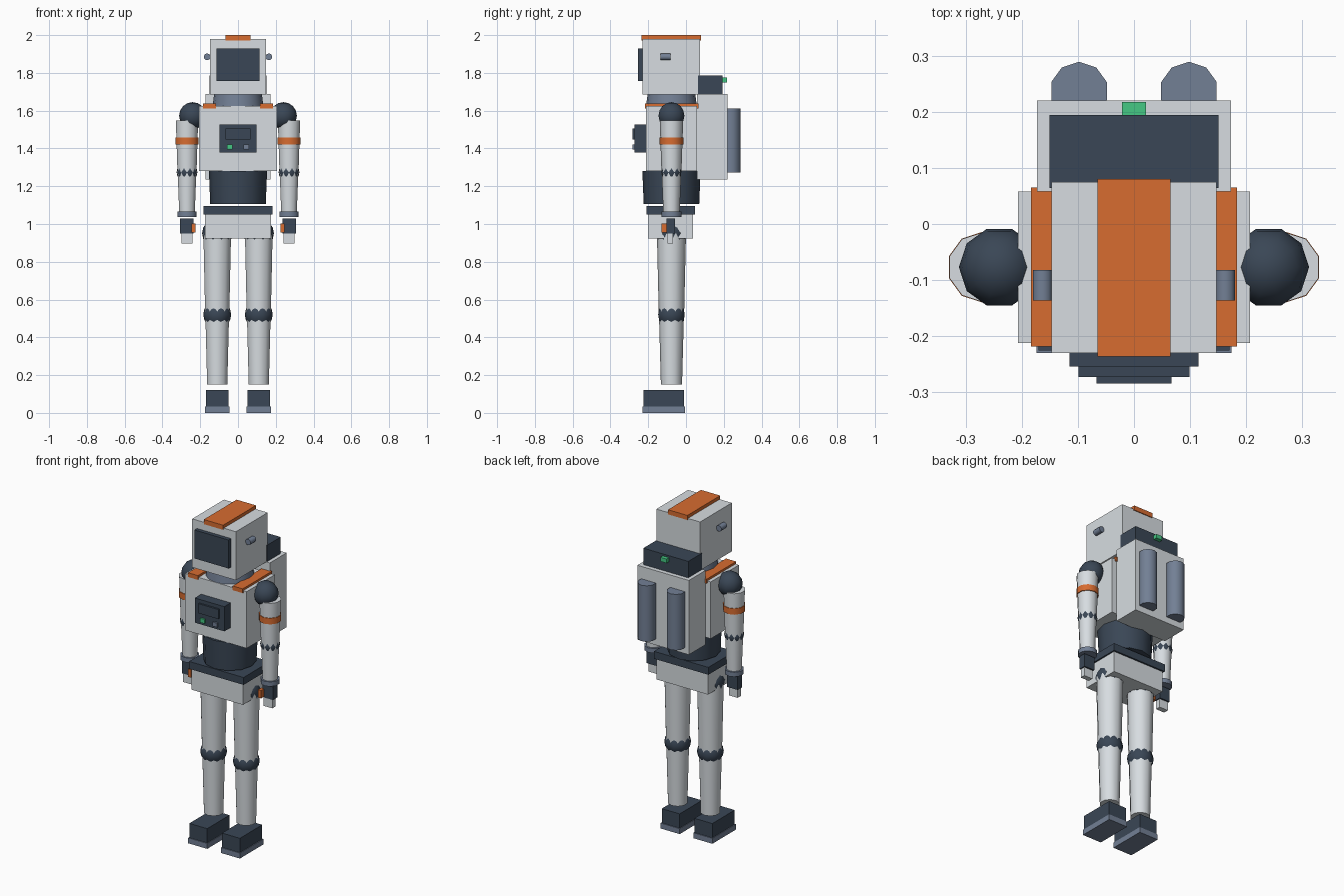
import bpy
import bmesh
import math
from mathutils import Matrix

cube = bpy.data.objects.get("Cube")
if cube:
    bpy.data.objects.remove(cube, do_unlink=True)

CY = -0.077  # depth of the body's centre line


def material(name, rgb):
    m = bpy.data.materials.new(name)
    m.use_nodes = True
    m.diffuse_color = (*rgb, 1)
    bsdf = next(n for n in m.node_tree.nodes if n.type == 'BSDF_PRINCIPLED')
    bsdf.inputs["Base Color"].default_value = (*rgb, 1)
    return m


SHELL = material("pale grey shell", (0.68, 0.72, 0.75))
DARK = material("dark navy", (0.042, 0.062, 0.092))
SLATE = material("slate grey", (0.17, 0.215, 0.30))
ORANGE = material("orange trim", (0.68, 0.15, 0.03))
GREEN = material("green light", (0.06, 0.58, 0.23))


def finish(name, bm, mat, smooth=False):
    bmesh.ops.recalc_face_normals(bm, faces=bm.faces)
    mesh = bpy.data.meshes.new(name)
    bm.to_mesh(mesh)
    bm.free()
    mesh.materials.append(mat)
    ob = bpy.data.objects.new(name, mesh)
    bpy.context.collection.objects.link(ob)
    if smooth:
        bpy.ops.object.select_all(action='DESELECT')
        ob.select_set(True)
        bpy.context.view_layer.objects.active = ob
        bpy.ops.object.shade_smooth_by_angle(angle=math.radians(45))
    return ob


def box(name, mat, x, y, z):
    """Box from (min, max) ranges."""
    bm = bmesh.new()
    lo, hi = zip(x, y, z)
    size = [b - a for a, b in zip(lo, hi)]
    mid = [(a + b) / 2 for a, b in zip(lo, hi)]
    bmesh.ops.create_cube(bm, size=1, matrix=Matrix.Translation(mid) @ Matrix.Diagonal((*size, 1)))
    return finish(name, bm, mat)


def tube(name, mat, x, y, z, r_low, r_top, sides=10):
    """Upright tapered cylinder over the z range."""
    bm = bmesh.new()
    bmesh.ops.create_cone(bm, cap_ends=True, segments=sides, radius1=r_low, radius2=r_top,
                          depth=z[1] - z[0], matrix=Matrix.Translation((x, y, sum(z) / 2)))
    return finish(name, bm, mat, True)


def ball(name, mat, x, z, r):
    bm = bmesh.new()
    turn = Matrix.Rotation(math.pi / 2, 4, 'Z')
    bmesh.ops.create_uvsphere(bm, u_segments=10, v_segments=8, radius=r,
                              matrix=Matrix.Translation((x, CY, z)) @ turn)
    return finish(name, bm, mat, True)


def wide(half):
    return (-half, half)


# Head
box("head", SHELL, wide(0.147), (-0.23, 0.075), (1.685, 1.98))
box("head_stripe", ORANGE, wide(0.065), (-0.236, 0.08), (1.972, 2.0))
box("visor", DARK, wide(0.115), (-0.254, -0.22), (1.757, 1.93))
tube("neck", SLATE, 0, CY, (1.62, 1.69), 0.135, 0.126, 16)

# Torso and chest panel
box("torso", SHELL, wide(0.207), (-0.212, 0.058), (1.28, 1.625))
box("chest_panel", DARK, wide(0.099), (-0.273, -0.2), (1.378, 1.528))
box("chest_screen", DARK, wide(0.067), (-0.284, -0.26), (1.448, 1.506))
box("green_button", GREEN, (-0.058, -0.028), (-0.284, -0.26), (1.395, 1.42))
box("grey_button", SLATE, (0.028, 0.058), (-0.284, -0.26), (1.395, 1.42))

# Backpack
box("backpack", SHELL, wide(0.173), (0.058, 0.22), (1.235, 1.687))
box("backpack_cap", DARK, wide(0.151), (0.064, 0.194), (1.687, 1.787))
box("backpack_light", GREEN, wide(0.021), (0.185, 0.217), (1.75, 1.775))

# Waist and pelvis
tube("waist", DARK, 0, CY, (1.105, 1.28), 0.147, 0.154, 12)
box("belt", DARK, wide(0.183), (-0.208, 0.047), (1.05, 1.095))
box("pelvis", SHELL, wide(0.174), (-0.2, 0.037), (0.923, 1.05))

# Paired parts
for side, s in (("left", 1), ("right", -1)):
    def span(a, b):
        return tuple(sorted((s * a, s * b)))

    # Antenna pod, lying front to back
    bm = bmesh.new()
    bmesh.ops.create_cone(bm, cap_ends=True, segments=10, radius1=0.018, radius2=0.018, depth=0.054,
                          matrix=Matrix.Translation((s * 0.163, -0.109, 1.885))
                          @ Matrix.Rotation(math.pi / 2, 4, 'X'))
    finish(side + "_ear_pod", bm, SLATE, True)

    box(side + "_shoulder_strap", ORANGE, span(0.117, 0.184), (-0.218, 0.065), (1.612, 1.638))
    tube(side + "_air_tank", SLATE, s * 0.098, 0.237, (1.272, 1.612), 0.052, 0.052)

    # Arm
    ax = s * 0.27
    ball(side + "_shoulder", DARK, s * 0.24, 1.573, 0.072)
    tube(side + "_upper_arm", SHELL, ax, CY, (1.275, 1.547), 0.053, 0.062)
    tube(side + "_arm_band", ORANGE, ax, CY, (1.42, 1.457), 0.063, 0.063)
    ball(side + "_elbow", DARK, ax, 1.275, 0.055)
    tube(side + "_forearm", SHELL, ax, CY, (1.05, 1.275), 0.043, 0.052)
    tube(side + "_wrist_cuff", SLATE, ax, CY, (1.038, 1.066), 0.054, 0.054)
    box(side + "_hand", DARK, span(0.236, 0.306), (-0.102, -0.059), (0.95, 1.03))
    box(side + "_fingers", SHELL, span(0.242, 0.3), (-0.099, -0.068), (0.897, 0.952))
    box(side + "_thumb", ORANGE, span(0.225, 0.245), (-0.129, -0.098), (0.954, 1.002))

    # Leg
    lx = s * 0.11
    ball(side + "_hip", DARK, lx, 0.95, 0.08)
    tube(side + "_thigh", SHELL, lx, CY, (0.52, 0.95), 0.067, 0.077)
    ball(side + "_knee", DARK, lx, 0.52, 0.074)
    tube(side + "_shin", SHELL, lx, CY, (0.15, 0.52), 0.056, 0.066)
    box(side + "_boot", DARK, span(0.05, 0.17), (-0.225, -0.01), (0.033, 0.12))
    box(side + "_sole", SLATE, span(0.046, 0.174), (-0.23, -0.005), (0, 0.033))
